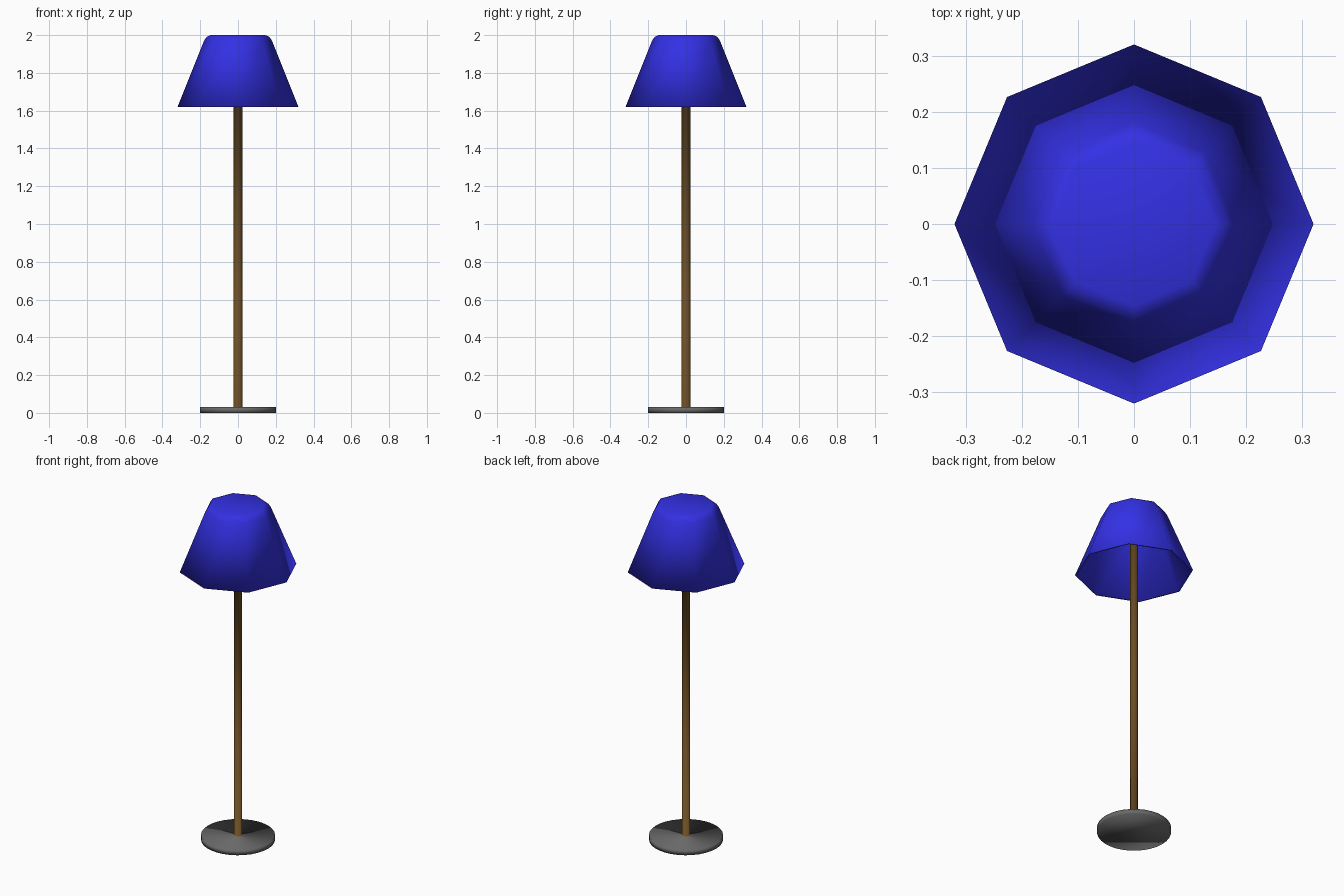
import bpy
import bmesh
from math import cos, sin, tau

cube = bpy.data.objects.get("Cube")
if cube:
    bpy.data.objects.remove(cube, do_unlink=True)


def make_material(name, rgb):
    mat = bpy.data.materials.new(name)
    mat.use_nodes = True
    mat.diffuse_color = (*rgb, 1)
    mat.node_tree.nodes["Principled BSDF"].inputs["Base Color"].default_value = (*rgb, 1)
    return mat


def lathe(name, profile, sides, materials, slots):
    """Revolve (radius, z) points; slots gives a material index per band."""
    bm = bmesh.new()
    rings = [[bm.verts.new((r * cos(tau * i / sides), r * sin(tau * i / sides), z))
              for i in range(sides)] for r, z in profile]
    for low, high, slot in zip(rings, rings[1:], slots):
        for i in range(sides):
            j = (i + 1) % sides
            face = bm.faces.new((low[i], low[j], high[j], high[i]))
            face.material_index = slot
    # Close both ends
    bm.faces.new(rings[0][::-1]).material_index = slots[0]
    bm.faces.new(rings[-1]).material_index = slots[-1]
    bmesh.ops.recalc_face_normals(bm, faces=bm.faces)
    for face in bm.faces:
        face.smooth = True
    mesh = bpy.data.meshes.new(name)
    bm.to_mesh(mesh)
    bm.free()
    for mat in materials:
        mesh.materials.append(mat)
    obj = bpy.data.objects.new(name, mesh)
    bpy.context.collection.objects.link(obj)
    return obj


blue = make_material("shade_blue", (0.033, 0.03, 0.78))
brown = make_material("pole_brown", (0.15, 0.075, 0.017))
grey = make_material("base_grey", (0.14, 0.14, 0.14))

# Round foot, pole and the fitting under the shade's ceiling, softly blended
lathe("stand",
      [(0.2, 0), (0.2, 0.03), (0.0225, 0.03), (0.0225, 1.975), (0.08, 1.975), (0.08, 1.985)],
      32, [grey, brown, blue], [0, 0, 1, 2, 2])

# Hollow eight-sided shade: ceiling, inner wall, rim, outer wall, rounded top
lathe("lampshade",
      [(0.135, 1.98), (0.17, 1.96), (0.31, 1.62), (0.32, 1.62),
       (0.18, 1.97), (0.167, 1.99), (0.145, 2.0)],
      8, [blue], [0] * 6)
